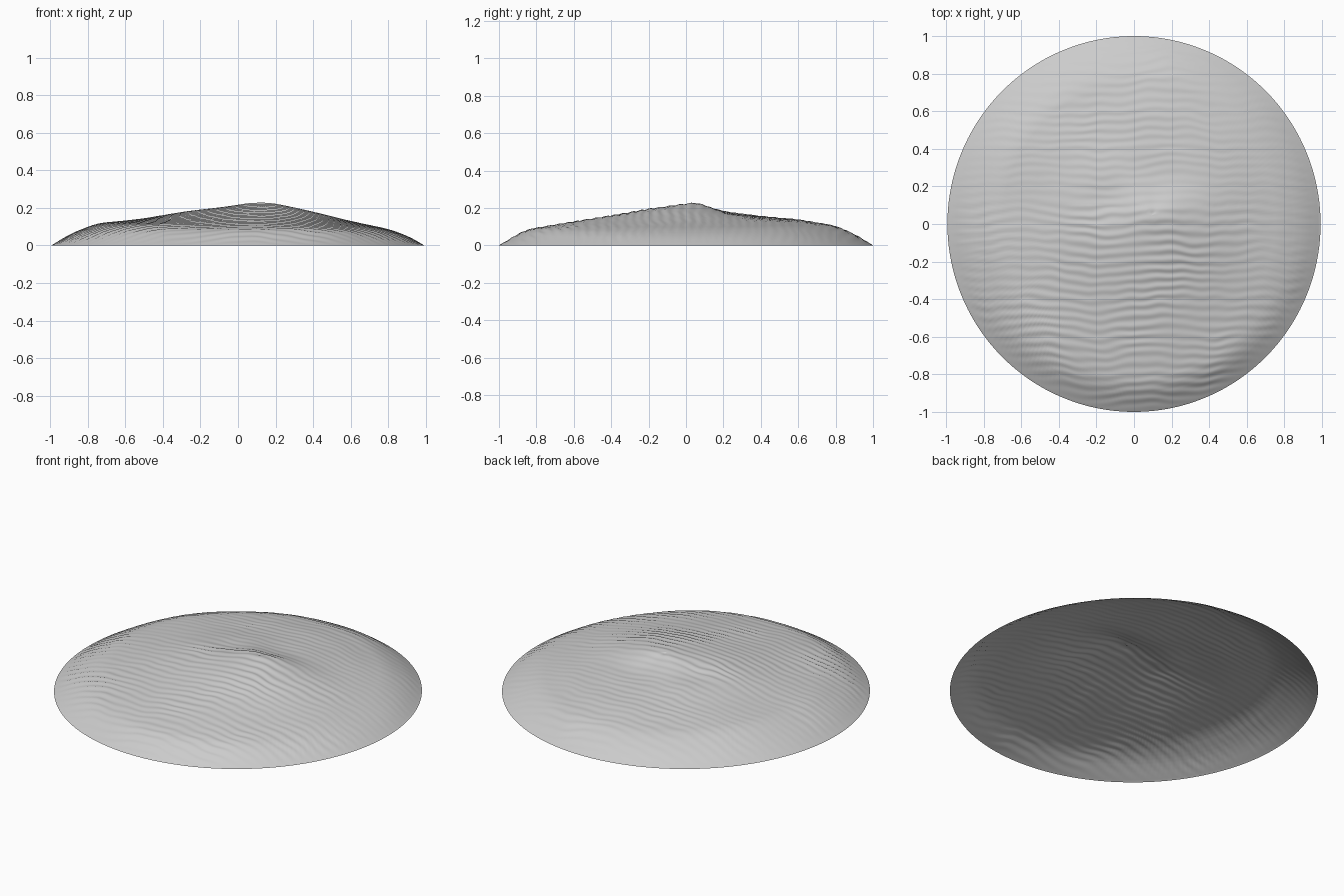
import bpy, bmesh, math
from mathutils import Vector, noise

if "Cube" in bpy.data.objects:
    bpy.data.objects.remove(bpy.data.objects["Cube"])

# Height profiles from the summit (0) to the rim (1), one per direction
PEAK = Vector((0.10, 0.05))
PROFILES = [
    [(0, .229), (.11, .221), (.33, .181), (.55, .133), (.78, .090), (.89, .055), (1, 0)],   # +x
    [(0, .229), (.08, .205), (.16, .185), (.26, .166), (.58, .140), (.79, .105), (.90, .06), (1, 0)],  # +y
    [(0, .229), (.09, .219), (.32, .186), (.55, .145), (.78, .118), (.91, .06), (1, 0)],    # -x
    [(0, .229), (.24, .198), (.43, .160), (.62, .126), (.87, .083), (1, 0)],                # -y
]


def sample(profile, s):
    """Smooth interpolation by averaging neighbouring linear samples."""
    def lin(t):
        t = abs(t)
        if t >= 1:
            return 0.6 * (1 - t)
        for (a, ha), (b, hb) in zip(profile, profile[1:]):
            if t <= b:
                return ha + (hb - ha) * (t - a) / (b - a)
    return sum(lin(s + d) for d in (-.04, -.02, 0, .02, .04)) / 5


def bump(x, y, cx, cy, rx, ry):
    return math.exp(-((x - cx) / rx) ** 2 - ((y - cy) / ry) ** 2)


def height(x, y):
    # Fraction of the way from summit to rim along this ray
    d = Vector((x, y)) - PEAK
    dist = d.length
    if dist < 1e-6:
        s, ang = 0, 0
    else:
        u = d / dist
        b = PEAK.dot(u)
        s = min(dist / (-b + math.sqrt(b * b + 1 - PEAK.length_squared)), 1)
        ang = math.atan2(d.y, d.x) % math.tau
    q = ang / (math.pi / 2)
    i = int(q) % 4
    t = q - int(q)
    t = t * t * (3 - 2 * t)
    z = sample(PROFILES[i], s) * (1 - t) + sample(PROFILES[(i + 1) % 4], s) * t
    edge = min(1, (1 - s) * 8)
    # Gully beside the summit and broad undulation
    z -= 0.014 * bump(x, y, -.13, .13, .13, .10) * edge
    z -= 0.008 * bump(x, y, .22, .22, .22, .10) * edge
    z += 0.006 * (noise.noise((x * 2.2, y * 2.2, 3)) - .3) * edge
    # Wind ripples running along x
    warp = 0.05 * noise.noise((x * 2.5, y * 2.5, 8)) + 0.015 * noise.noise((x * 8, y * 8, 1))
    amp = 0.0013 + 0.0022 * max(0, noise.noise((x * 3, y * 3, 5)) + .2)
    amp *= 1.0 if y < .1 else .6
    z += amp * math.sin((y + warp) * math.tau / .05) * min(1, (1 - s) * 15)
    return max(z, 0)


# Rippled sand mound: an open disc shell
RINGS, SEGS = 150, 320
bm = bmesh.new()
centre = bm.verts.new((0, 0, height(0, 0)))
prev = None
for r in range(1, RINGS + 1):
    rad = r / RINGS
    ring = []
    for k in range(SEGS):
        a = math.tau * k / SEGS
        x, y = rad * math.cos(a), rad * math.sin(a)
        z = 0 if r == RINGS else height(x, y)
        ring.append(bm.verts.new((x * .993, y, z)))
    for k in range(SEGS):
        n = (k + 1) % SEGS
        if prev:
            bm.faces.new((prev[k], ring[k], ring[n], prev[n]))
        else:
            bm.faces.new((centre, ring[k], ring[n]))
    prev = ring
for f in bm.faces:
    f.smooth = True
mesh = bpy.data.meshes.new("sand_mound")
bm.to_mesh(mesh)
bm.free()
mound = bpy.data.objects.new("sand_mound", mesh)
bpy.context.collection.objects.link(mound)
